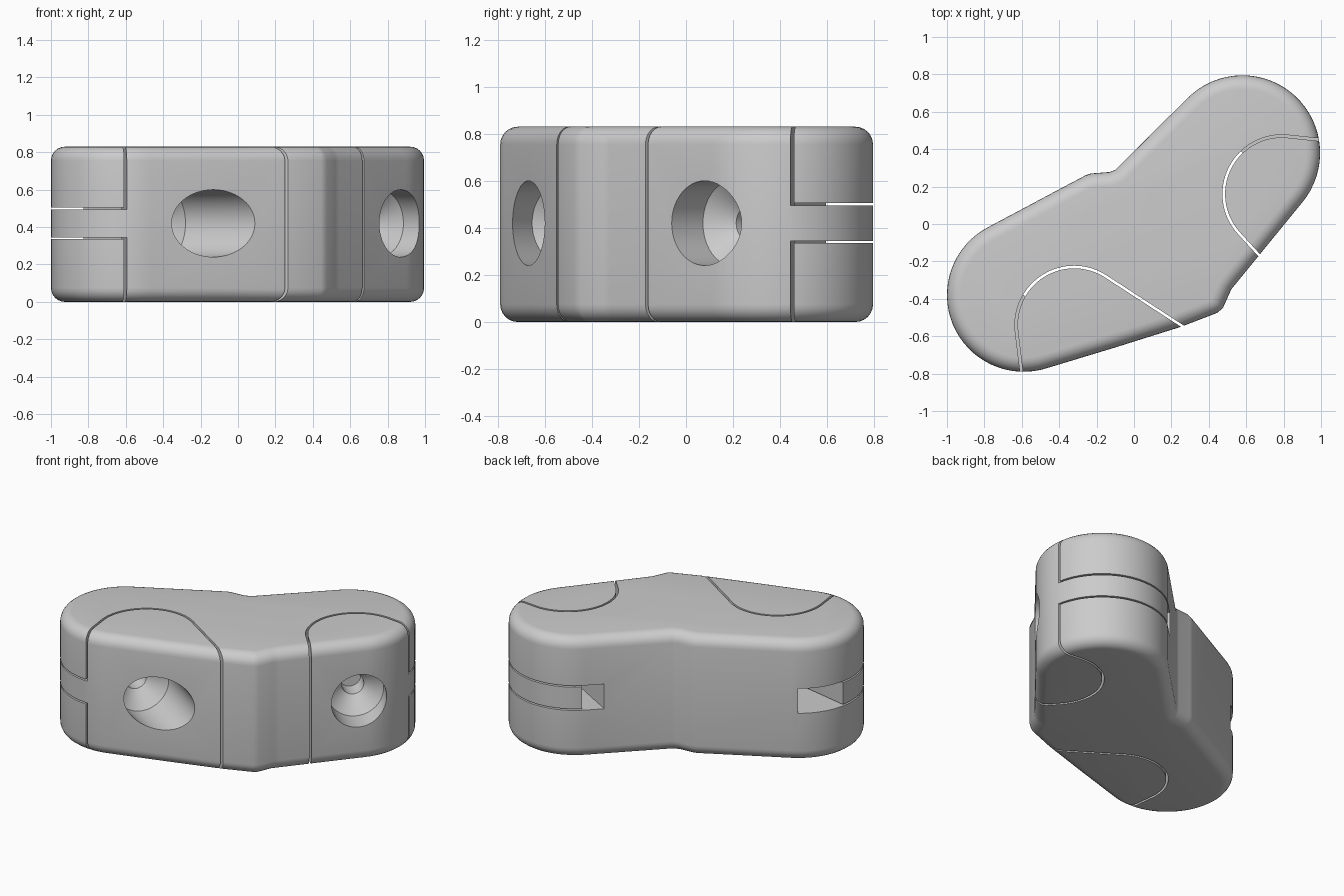
import bpy, bmesh
from math import cos, sin, radians
from mathutils import Vector

if "Cube" in bpy.data.objects:
    bpy.data.objects.remove(bpy.data.objects["Cube"], do_unlink=True)

HEIGHT = 0.83
GAP = 0.014

grey = bpy.data.materials.new("plain_grey")
grey.use_nodes = True
colour = (0.6, 0.6, 0.6, 1)
grey.diffuse_color = colour
grey.node_tree.nodes["Principled BSDF"].inputs["Base Color"].default_value = colour


def arc(centre, radius, start, end, steps=32):
    angles = [radians(start + (end - start) * i / steps) for i in range(steps + 1)]
    return [(centre[0] + radius * cos(a), centre[1] + radius * sin(a)) for a in angles]


def finish(bm, name):
    bmesh.ops.recalc_face_normals(bm, faces=bm.faces)
    mesh = bpy.data.meshes.new(name)
    bm.to_mesh(mesh)
    bm.free()
    mesh.materials.append(grey)
    obj = bpy.data.objects.new(name, mesh)
    bpy.context.collection.objects.link(obj)
    return obj


def prism(name, outline, low, high, rounding=0):
    """Extrude an outline upwards, optionally rounding the top and bottom rims."""
    bm = bmesh.new()
    face = bm.faces.new([bm.verts.new((x, y, low)) for x, y in outline])
    result = bmesh.ops.extrude_face_region(bm, geom=[face])
    moved = [g for g in result["geom"] if isinstance(g, bmesh.types.BMVert)]
    bmesh.ops.translate(bm, verts=moved, vec=(0, 0, high - low))
    if rounding:
        rims = [e for e in bm.edges if abs(e.verts[0].co.z - e.verts[1].co.z) < 1e-5]
        bmesh.ops.bevel(bm, geom=rims, offset=rounding, segments=6,
                        profile=0.5, affect="EDGES")
    return finish(bm, name)


def lathe(name, origin, axis, profile, sides=48):
    """Closed turned solid; profile holds (distance along axis, radius)."""
    axis = Vector(axis).normalized()
    up = Vector((0, 0, 1))
    side = axis.cross(up)
    bm = bmesh.new()
    rings = []
    for dist, radius in profile:
        mid = Vector(origin) + axis * dist
        rings.append([bm.verts.new(mid + radius * (side * cos(a) + up * sin(a)))
                      for a in (radians(360 * i / sides) for i in range(sides))])
    for r0, r1 in zip(rings, rings[1:]):
        for i in range(sides):
            j = (i + 1) % sides
            bm.faces.new((r0[i], r0[j], r1[j], r1[i]))
    bm.faces.new(rings[0])
    bm.faces.new(rings[-1])
    return finish(bm, name)


def boolean(obj, other, operation):
    """Apply a boolean and discard the helper."""
    mod = obj.modifiers.new("cut", "BOOLEAN")
    mod.operation = operation
    mod.solver = "EXACT"
    mod.object = other
    bpy.context.view_layer.objects.active = obj
    bpy.ops.object.modifier_apply(modifier=mod.name)
    bpy.data.objects.remove(other, do_unlink=True)


def insert_outline(centre, radius, start, end):
    """Round-backed pocket whose tangent sides run out through the front."""
    points = arc(centre, radius, start, end)
    a, b = radians(start - 90), radians(end + 90)
    (x0, y0), (x1, y1) = points[0], points[-1]
    return ([(x0 + 0.8 * cos(a), y0 + 0.8 * sin(a))] + points
            + [(x1 + 0.8 * cos(b), y1 + 0.8 * sin(b))])


# Whole silhouette: two round lobes joined by a bent waist
right_lobe, left_lobe = (0.58, 0.38), (-0.59, -0.38)
silhouette = (arc(right_lobe, 0.415, -40, 135)
              + [(-0.1, 0.29), (-0.13, 0.278), (-0.23, 0.27), (-0.26, 0.26)]
              + arc(left_lobe, 0.41, 117, 288)
              + [(-0.1, -0.66), (0.25, -0.55), (0.445, -0.475),
                 (0.475, -0.45), (0.52, -0.35), (0.54, -0.325)])


def blank(name):
    return prism(name, silhouette, 0, HEIGHT, 0.075)


body = blank("body")

# name, lobe, pocket centre, pocket arc, tongue sector, slot sector, bore data
links = [
    ("left_link", right_lobe, (0.79, 0.16), (84, 222.5), (-46, 131), (-46, 150),
     (0.86, 0.09), (-0.7, 0.72), (0.15, 0.24, 0.36)),
    ("right_link", left_lobe, (-0.32, -0.54), (57, 187), (168, 320), (125, 320),
     (-0.13, -0.67), (-0.83, 0.55), (0.30, 0.40, 0.50)),
]

for name, lobe, centre, span, tongue, slot, mouth, axis, depth in links:
    # Pocket and slot in the body
    pocket = prism("pocket", insert_outline(centre, 0.31 + GAP / 2, *span), -0.1, 0.95)
    boolean(body, pocket, "DIFFERENCE")
    groove = prism("groove", [lobe] + arc(lobe, 0.6, *slot), 0.335, 0.505)
    boolean(body, groove, "DIFFERENCE")

    # Link: insert block with a flat tongue wrapping the lobe
    link = prism(name, insert_outline(centre, 0.31 - GAP / 2, *span), -0.1, 0.95)
    boolean(link, prism("tongue", [lobe] + arc(lobe, 0.6, *tongue), 0.345, 0.495), "UNION")
    boolean(link, blank("blank"), "INTERSECT")

    # Stepped bore with a tapered seat
    bore = lathe("bore", (*mouth, HEIGHT / 2 + 0.005), (*axis, 0),
                 [(-0.4, 0.18), (depth[0], 0.18), (depth[1], 0.07), (depth[2], 0.07)])
    boolean(link, bore, "DIFFERENCE")

# Smooth curved walls, crisp edges
for obj in [body] + [bpy.data.objects[l[0]] for l in links]:
    bpy.ops.object.select_all(action="DESELECT")
    obj.select_set(True)
    bpy.context.view_layer.objects.active = obj
    bpy.ops.object.shade_smooth_by_angle(angle=radians(28))
